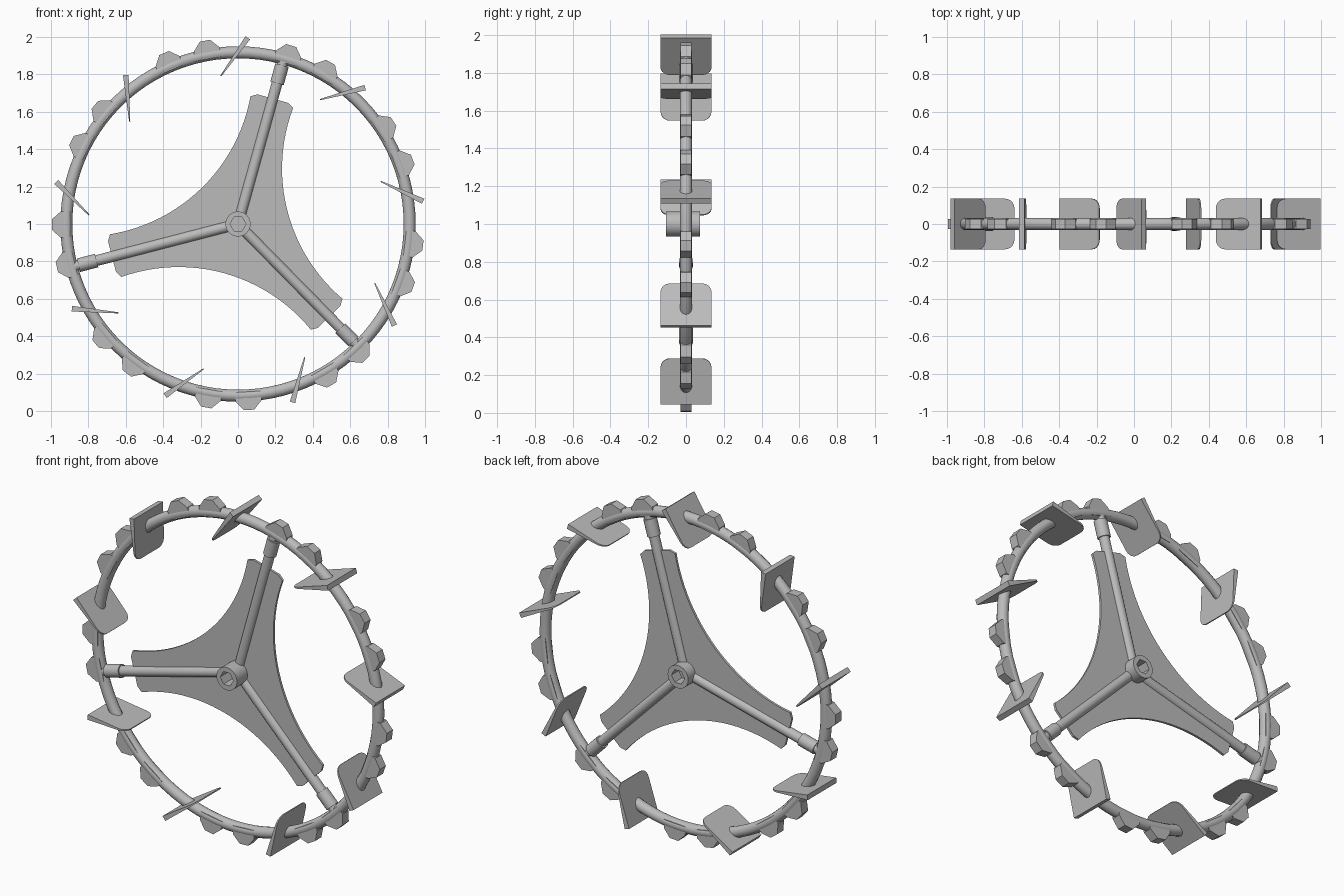
import bpy, bmesh
from math import sin, cos, pi, radians, sqrt, atan2
from mathutils import Vector, Matrix

if "Cube" in bpy.data.objects:
    bpy.data.objects.remove(bpy.data.objects["Cube"])

CENTRE = Vector((0, 0, 1))

steel = bpy.data.materials.new("plain grey metal")
steel.use_nodes = True
steel.diffuse_color = (0.5, 0.5, 0.5, 1)
steel.node_tree.nodes["Principled BSDF"].inputs["Base Color"].default_value = (0.5, 0.5, 0.5, 1)


def polar(r, deg, y=0):
    return Vector((r * cos(radians(deg)), y, r * sin(radians(deg))))


def finish(obj, name, angle=None):
    obj.name = name
    obj.data.materials.append(steel)
    if angle:
        bpy.ops.object.select_all(action='DESELECT')
        obj.select_set(True)
        bpy.context.view_layer.objects.active = obj
        bpy.ops.object.shade_smooth_by_angle(angle=radians(angle))


def solid(name, front, back, angle=None):
    """Closed solid between two matching outlines."""
    bm = bmesh.new()
    a = [bm.verts.new(p) for p in front]
    b = [bm.verts.new(p) for p in back]
    bm.faces.new(a)
    bm.faces.new(b[::-1])
    n = len(a)
    for i in range(n):
        bm.faces.new((a[i], b[i], b[(i + 1) % n], a[(i + 1) % n]))
    bmesh.ops.recalc_face_normals(bm, faces=bm.faces)
    mesh = bpy.data.meshes.new(name)
    bm.to_mesh(mesh)
    bm.free()
    obj = bpy.data.objects.new(name, mesh)
    bpy.context.collection.objects.link(obj)
    obj.location = CENTRE
    finish(obj, name, angle)


def rod(name, r0, r1, deg, radius):
    direction = polar(1, deg)
    bpy.ops.mesh.primitive_cylinder_add(vertices=20, radius=radius, depth=r1 - r0,
                                        location=CENTRE + polar((r0 + r1) / 2, deg))
    obj = bpy.context.object
    obj.rotation_euler = direction.to_track_quat('Z', 'Y').to_euler()
    finish(obj, name, 40)


# Rim
bpy.ops.mesh.primitive_torus_add(major_segments=96, minor_segments=16, major_radius=0.917,
                                 minor_radius=0.032, location=CENTRE, rotation=(pi / 2, 0, 0))
finish(bpy.context.object, "rim", 60)

# Spokes with end collars
for i in range(3):
    deg = 74.5 + 120 * i
    rod(f"spoke_{i + 1}", 0.05, 0.91, deg, 0.029)
    rod(f"spoke_collar_{i + 1}", 0.78, 0.88, deg, 0.037)

# Three-armed web plate with concave sides
outline = []
ARC_CENTRE, ARC_RADIUS = 1.185, 0.912
half = atan2(0.526, ARC_CENTRE - 0.44)
for i in range(3):
    axis = 14.5 + 120 * i
    turn = Matrix.Rotation(-radians(axis), 3, 'Y')
    for k in range(25):
        t = half * (k / 12 - 1)
        outline.append(turn @ Vector((ARC_CENTRE - ARC_RADIUS * cos(t), 0, ARC_RADIUS * sin(t))))
    # clipped corners at the arm end
    for side in (-1, 1):
        arm = Matrix.Rotation(-radians(axis + 60), 3, 'Y')
        outline.append(arm @ Vector((0.695, 0, side * 0.085)))
thick = Vector((0, 0.007, 0))
solid("web_plate", [p - thick for p in outline], [p + thick for p in outline], 30)

# Hub with hexagonal bore
bm = bmesh.new()
loops = []
N = 48
for y in (-0.105, 0.075):
    for bore in (False, True):
        loop = []
        for k in range(N):
            deg = 360 * k / N
            r = 0.037 / cos(radians(deg % 60 - 30)) if bore else 0.067
            loop.append(bm.verts.new(polar(r, deg, y)))
        loops.append(loop)
for a, b in ((0, 1), (1, 3), (3, 2), (2, 0)):
    for k in range(N):
        j = (k + 1) % N
        bm.faces.new((loops[a][k], loops[a][j], loops[b][j], loops[b][k]))
bmesh.ops.recalc_face_normals(bm, faces=bm.faces)
mesh = bpy.data.meshes.new("hub")
bm.to_mesh(mesh)
bm.free()
hub = bpy.data.objects.new("hub", mesh)
bpy.context.collection.objects.link(hub)
hub.location = CENTRE
finish(hub, "hub", 30)


# Slanted wedge paddles, rounded on the inner edge
def paddle(name, deg):
    outer, inner = polar(0.996, deg), polar(0.796, deg + 9.6)
    along = inner - outer
    length = along.length
    along.normalize()
    normal = Vector((-along.z, 0, along.x))
    w, r = 0.135, 0.05
    shape = [(0, w), (0, -w)]
    for start, side in ((-90, -1), (0, 1)):
        for k in range(6):
            a = radians(start + 18 * k)
            shape.append((length - r + r * cos(a), side * (w - r) + r * sin(a)))
    faces = []
    for sign in (-1, 1):
        faces.append([outer + along * s + Vector((0, y, 0))
                      + normal * sign * (0.015 - 0.012 * s / length) for s, y in shape])
    solid(name, *faces, 30)


# Nine paddles, each followed by two blunt teeth
tooth_shape = ((0.90, -4.6), (0.95, -4.2), (0.995, -1.6), (0.995, 1.6), (0.95, 4.2), (0.90, 4.6))
for i in range(9):
    base = 7 + 40 * i
    paddle(f"paddle_{i + 1}", base)
    for j in (1, 2):
        deg = base + 13.2 * j
        solid(f"tooth_{i + 1}_{j}",
              *[[polar(r, deg + a, y) for r, a in tooth_shape] for y in (-0.028, 0.028)])
